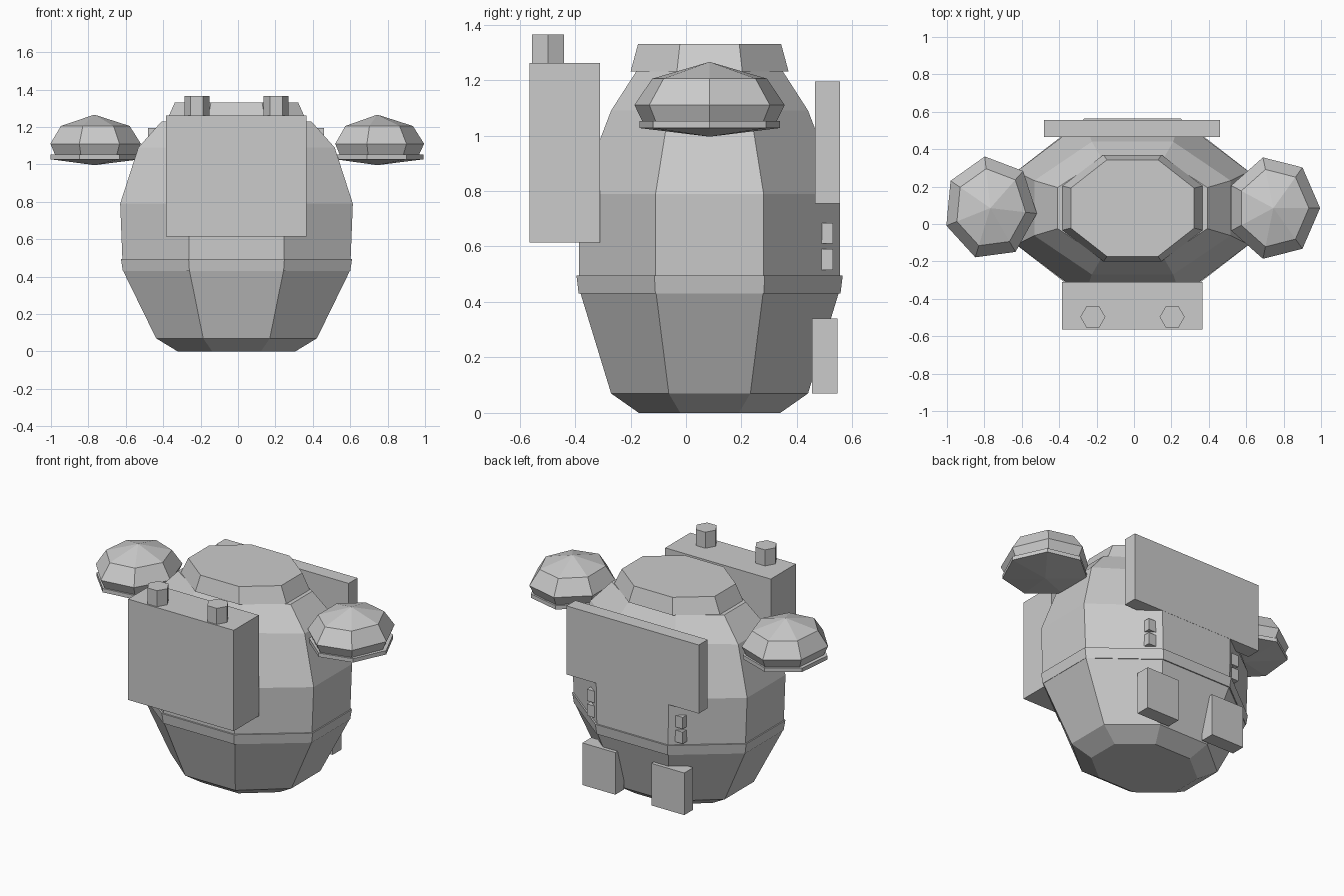
import bpy, math

if "Cube" in bpy.data.objects:
    bpy.data.objects.remove(bpy.data.objects["Cube"])

CX, CY = -0.008, 0.085          # centre of the body
OCT = 1 / math.cos(math.pi / 8)  # flat-to-corner ratio of an octagon


def finish(name, verts, faces):
    me = bpy.data.meshes.new(name)
    me.from_pydata(verts, [], faces)
    me.update()
    ob = bpy.data.objects.new(name, me)
    bpy.context.collection.objects.link(ob)
    return ob


def box(name, x, y, z):
    v = [(a, b, c) for c in z for b in y for a in x]
    f = [(0, 2, 3, 1), (4, 5, 7, 6), (0, 1, 5, 4), (2, 6, 7, 3), (0, 4, 6, 2), (1, 3, 7, 5)]
    return finish(name, v, f)


def loft(name, centre, n, start, rings):
    """Stack of n-sided elliptical rings (rx, ry, z), capped at both ends."""
    v = []
    for rx, ry, z in rings:
        for i in range(n):
            a = start + 2 * math.pi * i / n
            v.append((centre[0] + rx * math.cos(a), centre[1] + ry * math.sin(a), z))
    f = [tuple(reversed(range(n))), tuple(range(len(v) - n, len(v)))]
    for k in range(len(rings) - 1):
        for i in range(n):
            j = (i + 1) % n
            f.append((k * n + i, k * n + j, (k + 1) * n + j, (k + 1) * n + i))
    return finish(name, v, f)


def octagon(name, rings):
    return loft(name, (CX, CY), 8, math.pi / 8, [(a * OCT, b * OCT, z) for a, b, z in rings])


# Barrel-shaped body, waist band and collar
octagon("body", [(0.315, 0.255, 0), (0.43, 0.355, 0.07), (0.606, 0.465, 0.43),
                 (0.61, 0.47, 0.49), (0.622, 0.47, 0.79), (0.525, 0.355, 1.09),
                 (0.40, 0.265, 1.23)])
octagon("waist_band", [(0.608, 0.472, 0.43), (0.618, 0.48, 0.495)])
octagon("collar", [(0.375, 0.285, 1.23), (0.33, 0.258, 1.33)])

# Front pack and rear plate
box("front_pack", (-0.385, 0.365), (-0.565, -0.31), (0.615, 1.262))
box("rear_plate", (-0.48, 0.46), (0.465, 0.556), (0.755, 1.195))

# Parts repeated on each side
for side, s in (("left", -1), ("right", 1)):
    loft(side + "_pack_knob", (CX + s * 0.212, -0.497), 6, 0,
         [(0.067, 0.067, 1.25), (0.067, 0.067, 1.365)])
    mid = CX + s * 0.245
    box(side + "_rear_pad", (mid - 0.117, mid + 0.117), (0.455, 0.546), (0.07, 0.34))
    mid = CX + s * 0.305
    for i, z in enumerate((0.515, 0.61)):
        box(f"{side}_vent_{i}", (mid - 0.035, mid + 0.035), (0.46, 0.53), (z, z + 0.075))

    # Seven-sided shoulder dome with a thin rim and a shallow cone beneath
    c = (0.745 if s > 0 else -0.768, 0.085)
    start = 0 if s > 0 else math.radians(-6)
    loft(side + "_shoulder_dome", c, 7, start,
         [(0.22, 0.245, 1.045), (0.25, 0.278, 1.11), (0.19, 0.212, 1.205), (0.002, 0.002, 1.265)])
    loft(side + "_shoulder_rim", c, 7, start,
         [(0.002, 0.002, 0.996), (0.248, 0.26, 1.027), (0.248, 0.26, 1.052)])
